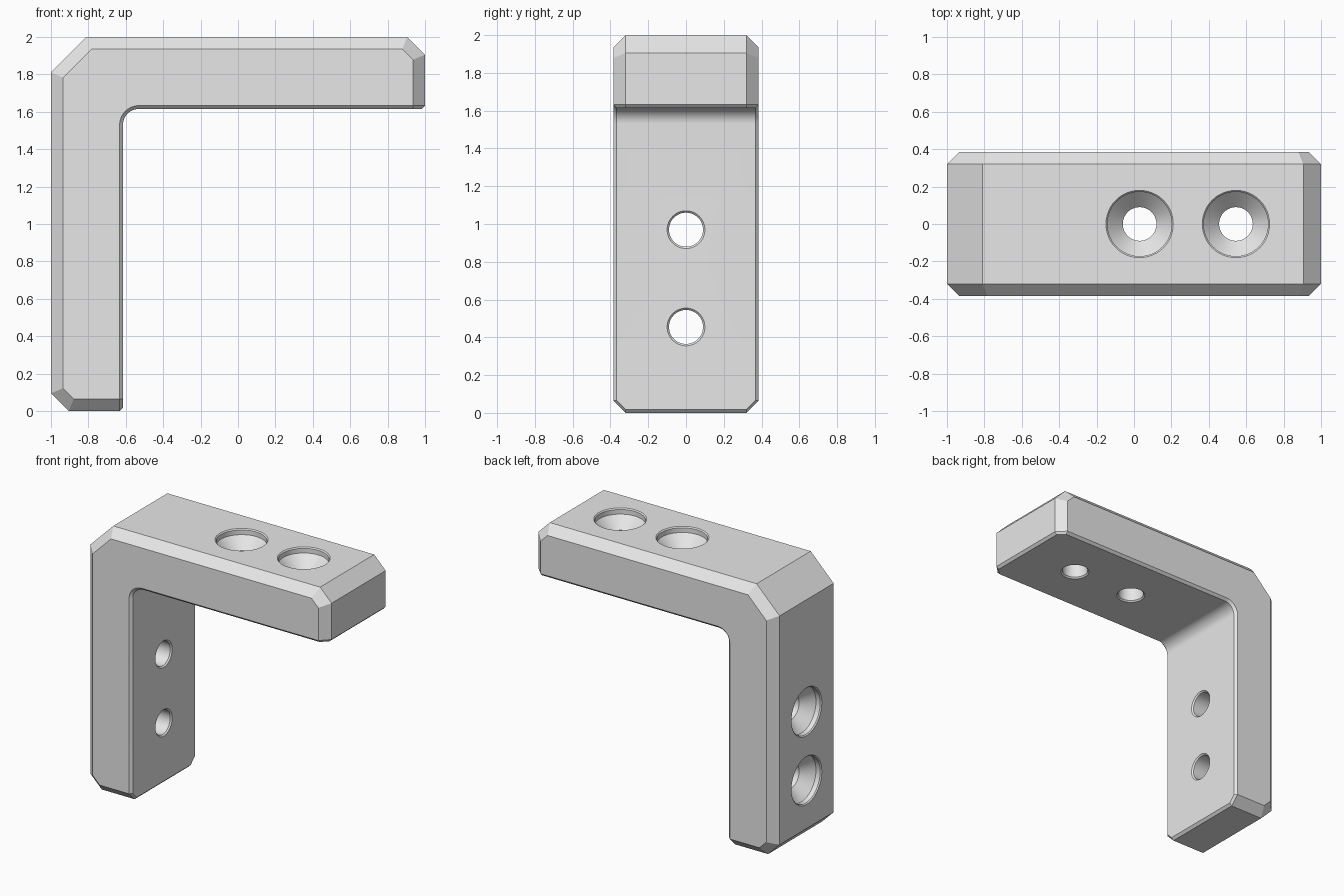
import bpy, bmesh, math
from mathutils import Vector

if "Cube" in bpy.data.objects:
    bpy.data.objects.remove(bpy.data.objects["Cube"], do_unlink=True)

THICK, HALF_W = 0.385, 0.385     # arm thickness, half width
BIG, SMALL = 0.065, 0.018        # outer and inner edge chamfers
CORNER, END = 0.19, 0.095        # corner cut and arm end cut
FILLET = 0.085
HOLES = (1.03, 1.545)            # distance along each arm


# u runs along an arm, v runs inward from its outer face
def on_arm(u, y, v):
    return Vector((u - 1, y, 2 - v))


def on_leg(u, y, v):
    return Vector((v - 1, y, 2 - u))


def half_profile(o, i):
    """One arm's outline, inset by o on the outer side and i on the inner."""
    k = math.sqrt(2) - 1
    c = SMALL - i
    pts = [(CORNER + k * o, o), (2 - END - k * o, o), (2 - o, END + k * o),
           (2 - o, THICK - i - c), (2 - o - c, THICK - i)]
    centre, r = THICK + FILLET, FILLET + i
    for s in range(9):
        a = -math.pi / 2 - math.pi / 4 * s / 8
        pts.append((centre + r * math.cos(a), centre + r * math.sin(a)))
    return pts


def make_object(name, bm):
    bmesh.ops.recalc_face_normals(bm, faces=bm.faces[:])
    mesh = bpy.data.meshes.new(name)
    bm.to_mesh(mesh)
    bm.free()
    ob = bpy.data.objects.new(name, mesh)
    bpy.context.collection.objects.link(ob)
    return ob


# Bracket body: chamfered outline stacked in layers across the width
layers = [(HALF_W, BIG, SMALL), (HALF_W - SMALL, BIG - SMALL, 0), (HALF_W - BIG, 0, 0)]
layers += [(-y, o, i) for y, o, i in reversed(layers)]
bm = bmesh.new()
loops = []
for y, o, i in layers:
    half = half_profile(o, i)
    coords = [on_arm(u, y, v) for u, v in half]
    coords += [on_leg(u, y, v) for u, v in reversed(half[:-1])]
    loops.append([bm.verts.new(p) for p in coords])
n = len(loops[0])
for a, b in zip(loops, loops[1:]):
    for j in range(n):
        bm.faces.new((a[j], a[(j + 1) % n], b[(j + 1) % n], b[j]))
bm.faces.new(loops[0])
bm.faces.new(loops[-1])
bmesh.ops.remove_doubles(bm, verts=bm.verts[:], dist=1e-5)
bmesh.ops.dissolve_limit(bm, angle_limit=0.01, verts=bm.verts[:], edges=bm.edges[:])
bracket = make_object("corner_bracket", bm)

# Countersunk screw holes: (radius, depth) profile turned about each hole axis
sink = [(0, -0.05), (0.23, -0.05), (0.172, 0.008), (0.172, 0.043), (0.09, 0.125),
        (0.09, THICK - 0.01), (0.15, THICK + 0.05), (0, THICK + 0.05)]
bm = bmesh.new()
for place in (on_arm, on_leg):
    for u in HOLES:
        verts = [bm.verts.new(place(u + r, 0, d)) for r, d in sink]
        edges = [bm.edges.new(pair) for pair in zip(verts, verts[1:])]
        axis = place(u, 0, 1) - place(u, 0, 0)
        bmesh.ops.spin(bm, geom=verts + edges, cent=place(u, 0, 0), axis=axis,
                       angle=2 * math.pi, steps=48, use_duplicate=False)
bmesh.ops.remove_doubles(bm, verts=bm.verts[:], dist=1e-5)
cutter = make_object("hole_cutter", bm)
cutter.hide_render = True

mod = bracket.modifiers.new("holes", 'BOOLEAN')
mod.operation = 'DIFFERENCE'
mod.solver = 'EXACT'
mod.object = cutter
bpy.ops.object.select_all(action='DESELECT')
bracket.select_set(True)
bpy.context.view_layer.objects.active = bracket
bpy.ops.object.modifier_apply(modifier=mod.name)
bpy.data.objects.remove(cutter, do_unlink=True)

# Plain grey finish
grey = bpy.data.materials.new("light_grey")
grey.use_nodes = True
colour = (0.8, 0.8, 0.8, 1)
grey.diffuse_color = colour
grey.node_tree.nodes["Principled BSDF"].inputs["Base Color"].default_value = colour
bracket.data.materials.clear()
bracket.data.materials.append(grey)
bpy.ops.object.shade_smooth_by_angle(angle=math.radians(20))
